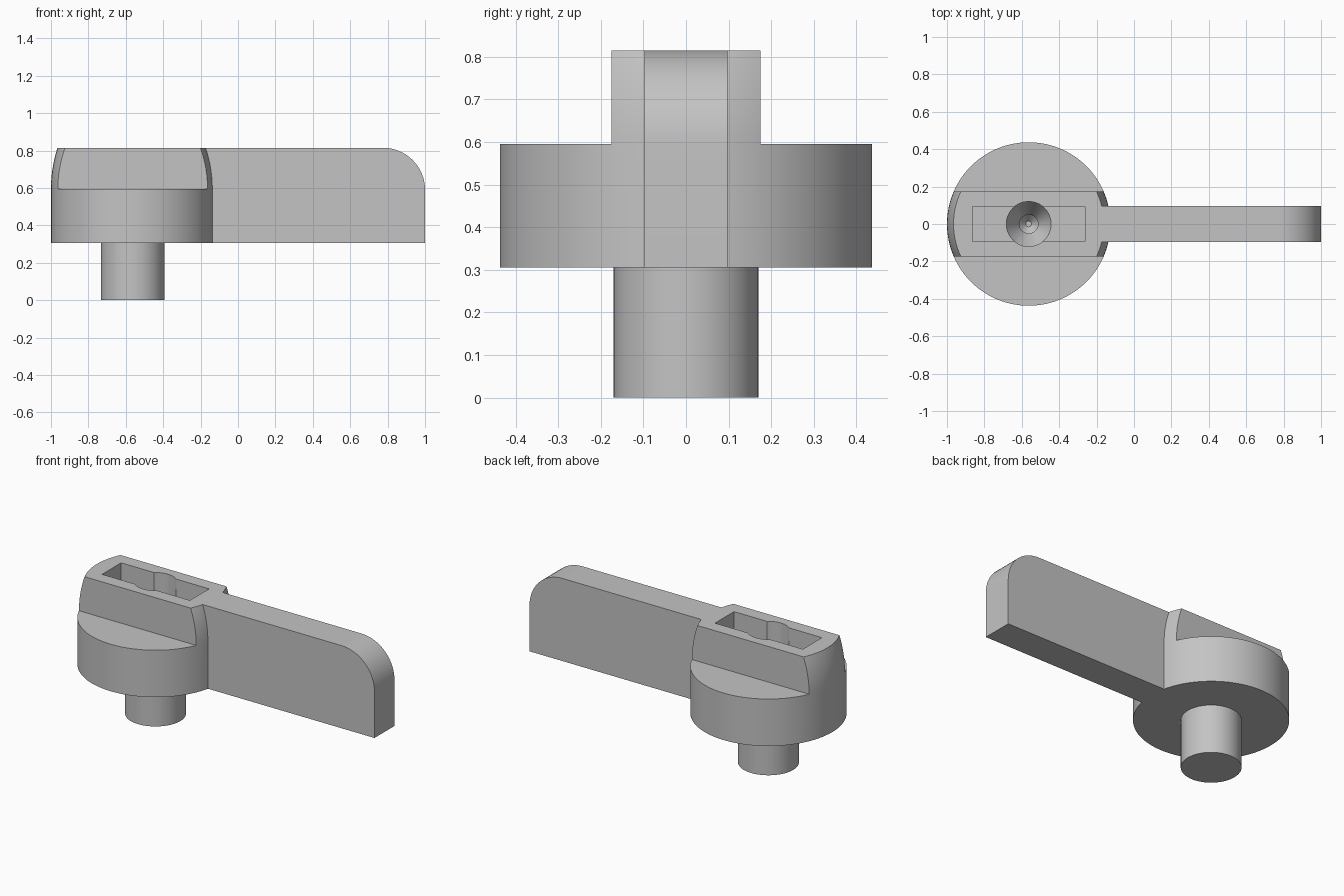
import bpy, bmesh, math
from mathutils import Matrix, Vector

if "Cube" in bpy.data.objects:
    bpy.data.objects.remove(bpy.data.objects["Cube"], do_unlink=True)

AXIS = -0.563                 # x of the pivot axis
BASE, STEP, TOP = 0.305, 0.595, 0.815
RADIUS, RIDGE, ARM = 0.437, 0.175, 0.0975

grey = bpy.data.materials.new("grey plastic")
grey.use_nodes = True
colour = (0.55, 0.55, 0.55, 1)
grey.diffuse_color = colour
grey.node_tree.nodes["Principled BSDF"].inputs["Base Color"].default_value = colour


def make(name, bm):
    bmesh.ops.recalc_face_normals(bm, faces=bm.faces)
    mesh = bpy.data.meshes.new(name)
    bm.to_mesh(mesh)
    bm.free()
    mesh.materials.append(grey)
    ob = bpy.data.objects.new(name, mesh)
    bpy.context.collection.objects.link(ob)
    return ob


def lathe(name, profile, steps=96):
    """Spin an (r, z) profile about the pivot axis."""
    bm = bmesh.new()
    verts = [bm.verts.new((AXIS + r, 0, z)) for r, z in profile]
    edges = [bm.edges.new(pair) for pair in zip(verts, verts[1:])]
    bmesh.ops.spin(bm, geom=verts + edges, cent=(AXIS, 0, 0), axis=(0, 0, 1),
                   angle=math.tau, steps=steps, use_merge=False)
    bmesh.ops.remove_doubles(bm, verts=bm.verts, dist=1e-4)
    return make(name, bm)


def box(name, low, high):
    low, high = Vector(low), Vector(high)
    bm = bmesh.new()
    bmesh.ops.create_cube(bm, size=1, matrix=Matrix.Translation((low + high) / 2)
                          @ Matrix.Diagonal((*(high - low), 1)))
    return make(name, bm)


def combine(target, tool, operation):
    """Apply a boolean and discard the tool."""
    mod = target.modifiers.new(tool.name, 'BOOLEAN')
    mod.operation, mod.solver, mod.object = operation, 'EXACT', tool
    bpy.context.view_layer.objects.active = target
    bpy.ops.object.modifier_apply(modifier=mod.name)
    bpy.data.objects.remove(tool, do_unlink=True)


# Hub: stem, disc and inward-curving crown
CURVE = 0.71
crown = []
for i in range(9):
    h = (TOP - STEP) * i / 8
    crown.append((RADIUS - CURVE + math.sqrt(CURVE ** 2 - h ** 2), STEP + h))
knob = lathe("lever_knob", [(0, 0), (0.17, 0), (0.17, BASE), (RADIUS, BASE)]
             + crown + [(0, TOP)])

# Shoulders cut away on both sides, leaving the central ridge
for side in (-1, 1):
    ys = sorted((side * RIDGE, side * 0.6))
    combine(knob, box("shoulder_cut", (-1.2, ys[0], STEP), (0.1, ys[1], 1)), 'DIFFERENCE')

# Lever arm with a rounded top end
ROUND = 0.225
outline = [(-0.2, BASE), (1, BASE)]
for i in range(17):
    a = math.pi / 2 * i / 16
    outline.append((1 - ROUND + ROUND * math.cos(a), TOP - ROUND + ROUND * math.sin(a)))
outline.append((-0.2, TOP))
bm = bmesh.new()
face = bm.faces.new([bm.verts.new((x, -ARM, z)) for x, z in outline])
ext = bmesh.ops.extrude_face_region(bm, geom=[face])["geom"]
bmesh.ops.translate(bm, vec=(0, 2 * ARM, 0),
                    verts=[v for v in ext if isinstance(v, bmesh.types.BMVert)])
combine(knob, make("arm", bm), 'UNION')

# Pocket in the ridge, with a countersunk screw hole
FLOOR = 0.55
combine(knob, box("pocket", (AXIS - 0.3, -0.093, FLOOR), (AXIS + 0.3, 0.093, 1)), 'DIFFERENCE')
combine(knob, lathe("screw_hole", [(0, 0.2), (0.015, 0.2), (0.05, 0.24), (0.05, 0.43), (0.12, FLOOR),
                                   (0.12, 1), (0, 1)], 48), 'DIFFERENCE')

bpy.ops.object.select_all(action='DESELECT')
knob.select_set(True)
bpy.context.view_layer.objects.active = knob
bpy.ops.object.shade_smooth_by_angle(angle=math.radians(25))
